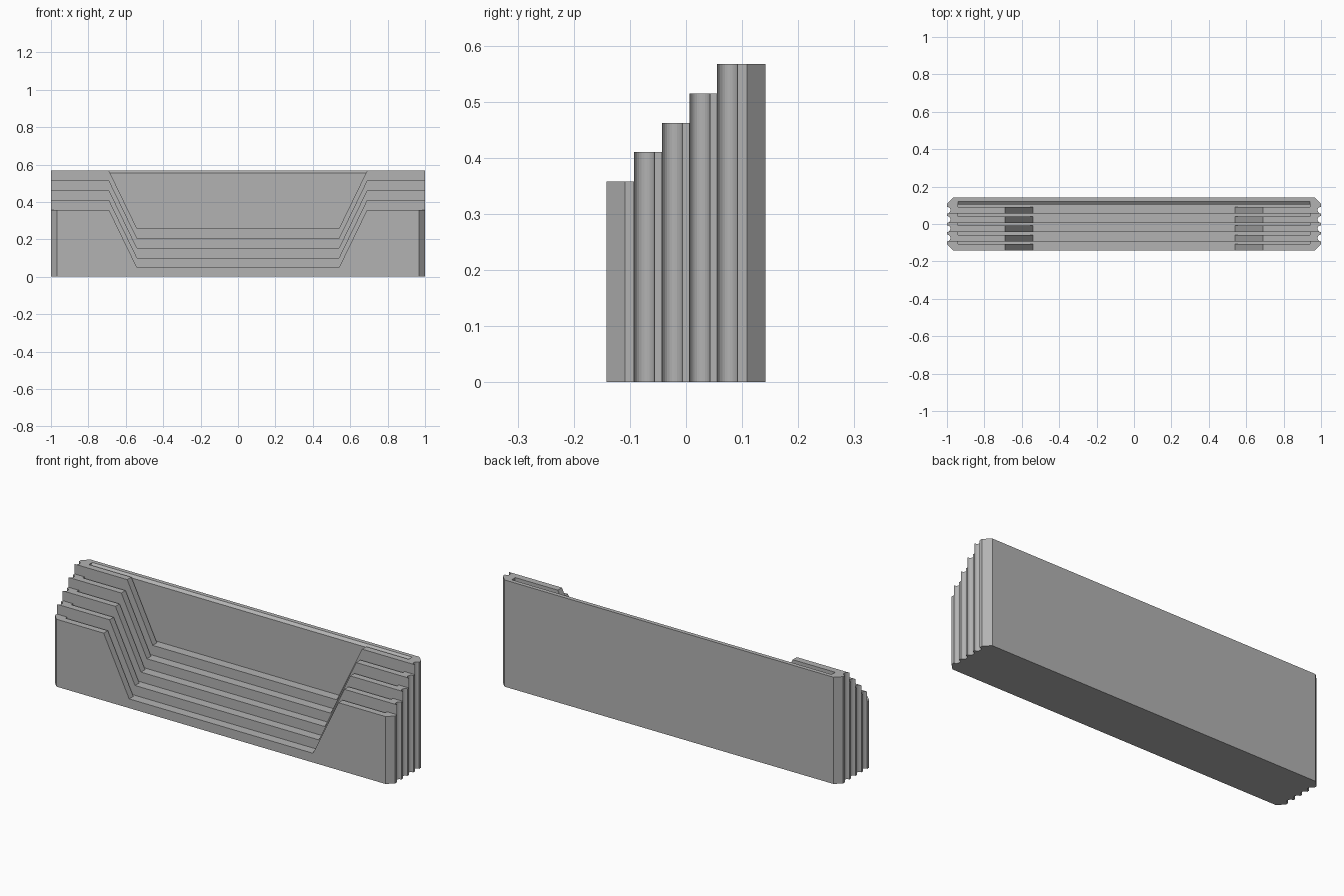
import bpy, bmesh, math
from mathutils import Vector

cube = bpy.data.objects.get("Cube")
if cube:
    bpy.data.objects.remove(cube, do_unlink=True)

# Main dimensions
TIERS, PITCH, FRONT, BACK = 5, 0.0494, -0.142, 0.142
TOP, RISE, DEPTH = 0.358, 0.0522, 0.309
WALL, SLOT = 0.035, 0.0145
CHAMFER, GROOVE_R = 0.033, 0.0183

grey = bpy.data.materials.new("plain grey")
grey.use_nodes = True
colour = (0.45, 0.45, 0.45, 1)
grey.diffuse_color = colour
grey.node_tree.nodes["Principled BSDF"].inputs["Base Color"].default_value = colour


def prism(name, points, offset):
    """Extrude a flat polygon of 3D points along an offset."""
    bm = bmesh.new()
    face = bm.faces.new([bm.verts.new(p) for p in points])
    out = bmesh.ops.extrude_face_region(bm, geom=[face])
    moved = [v for v in out["geom"] if isinstance(v, bmesh.types.BMVert)]
    bmesh.ops.translate(bm, verts=moved, vec=Vector(offset))
    bmesh.ops.recalc_face_normals(bm, faces=bm.faces)
    mesh = bpy.data.meshes.new(name)
    bm.to_mesh(mesh)
    bm.free()
    mesh.materials.append(grey)
    obj = bpy.data.objects.new(name, mesh)
    bpy.context.collection.objects.link(obj)
    return obj


def cut(obj, cutter):
    """Subtract a cutter and remove it."""
    cutter.hide_render = True
    mod = obj.modifiers.new("cut", "BOOLEAN")
    mod.operation, mod.solver, mod.object = "DIFFERENCE", "EXACT", cutter
    bpy.context.view_layer.objects.active = obj
    bpy.ops.object.modifier_apply(modifier=mod.name)
    bpy.data.objects.remove(cutter, do_unlink=True)


def side_outline(i, y0, y1):
    """Right half of a tier's plan, from front to back."""
    side = []
    if i == 0:
        side += [(1 - CHAMFER, y0), (1, y0 + CHAMFER)]
    else:
        for k in range(13):
            a = math.pi * k / 12
            side.append((1 - GROOVE_R * math.sin(a),
                         y0 + GROOVE_R * (1 - math.cos(a))))
    if i == TIERS - 1:
        side += [(1, y1 - CHAMFER), (1 - CHAMFER, y1)]
    else:
        side.append((1, y1))
    return side


for i in range(TIERS):
    y0 = FRONT + i * PITCH
    last = i == TIERS - 1
    y1 = BACK if last else y0 + PITCH
    top = TOP + i * RISE
    floor = top - DEPTH

    # Tier body with grooved ends
    side = side_outline(i, y0, y1)
    plan = side + [(-x, y) for x, y in reversed(side)]
    tier = prism(f"tier_{i + 1}", [(x, y, 0) for x, y in plan], (0, 0, top))

    # Card slot, open to the face of the tier behind
    ys = y0 + WALL
    slot_end = ys + SLOT if last else y1 + 0.02
    slot = [(x, ys, z) for x, z in
            ((-0.94, floor), (0.94, floor), (0.94, 1), (-0.94, 1))]
    cut(tier, prism("slot_cutter", slot, (0, slot_end - ys, 0)))

    # Wide sloping window in the front wall
    lift = 0.1
    flare = 0.69 + 0.15 * lift / DEPTH
    window = [(x, y0 - 0.02, z) for x, z in
              ((-0.54, floor), (0.54, floor),
               (flare, top + lift), (-flare, top + lift))]
    cut(tier, prism("window_cutter", window, (0, WALL + 0.025, 0)))

    # Lead-in bevel along the rear slot
    if last:
        bevel = [(-0.94, y, z) for y, z in
                 ((slot_end - 0.005, top - 0.012), (slot_end, top - 0.012),
                  (slot_end + 0.015, top), (slot_end + 0.015, top + 0.01),
                  (slot_end - 0.005, top + 0.01))]
        cut(tier, prism("bevel_cutter", bevel, (1.88, 0, 0)))
